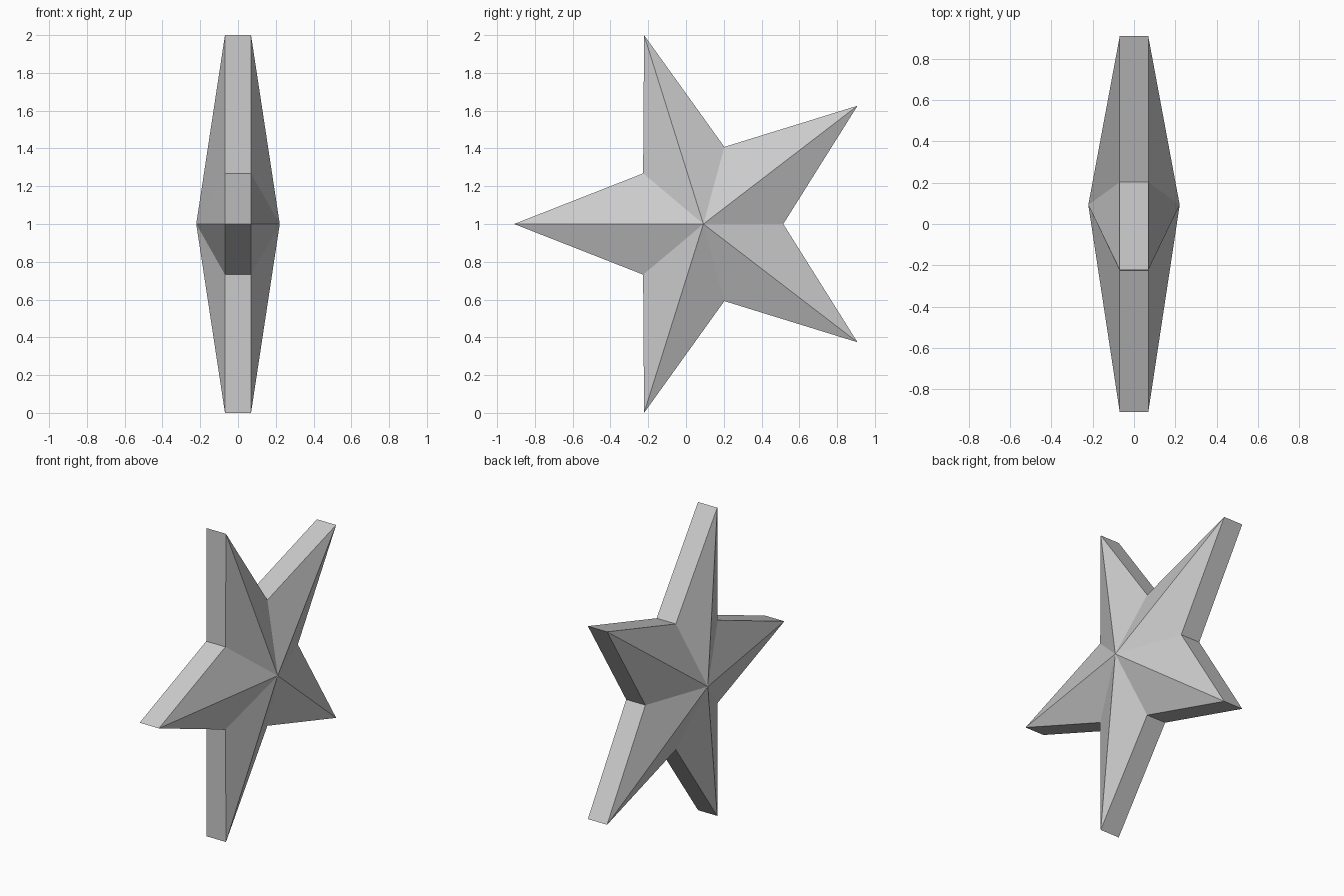
import bpy
import bmesh

cube = bpy.data.objects.get("Cube")
if cube:
    bpy.data.objects.remove(cube, do_unlink=True)

RIM_X, PEAK_X = 0.069, 0.221
CENTRE = (0.092, 1.0)

# Upper half of the star outline as (y, z), from front tip to back notch
upper = [(-0.91, 1.0), (-0.227, 1.268), (-0.222, 2.0),
         (0.203, 1.408), (0.908, 1.626), (0.515, 1.0)]
# Mirror the inner points below the centre line to close the outline
outline = upper + [(y, 2.0 - z) for y, z in reversed(upper[1:-1])]
count = len(outline)

bm = bmesh.new()
rims = []
# Two faceted sides, each a fan rising to a central peak
for side in (-1, 1):
    rim = [bm.verts.new((side * RIM_X, y, z)) for y, z in outline]
    peak = bm.verts.new((side * PEAK_X, *CENTRE))
    for i in range(count):
        bm.faces.new((rim[i], rim[(i + 1) % count], peak))
    rims.append(rim)

# Flat edge band joining both sides
right, left = rims
for i in range(count):
    j = (i + 1) % count
    bm.faces.new((right[i], right[j], left[j], left[i]))
bmesh.ops.recalc_face_normals(bm, faces=bm.faces[:])

mesh = bpy.data.meshes.new("star")
bm.to_mesh(mesh)
bm.free()
star = bpy.data.objects.new("star", mesh)
bpy.context.collection.objects.link(star)

# Plain grey finish
grey = bpy.data.materials.new("light grey")
grey.use_nodes = True
colour = (0.6, 0.6, 0.6, 1.0)
grey.diffuse_color = colour
grey.node_tree.nodes["Principled BSDF"].inputs["Base Color"].default_value = colour
mesh.materials.append(grey)
